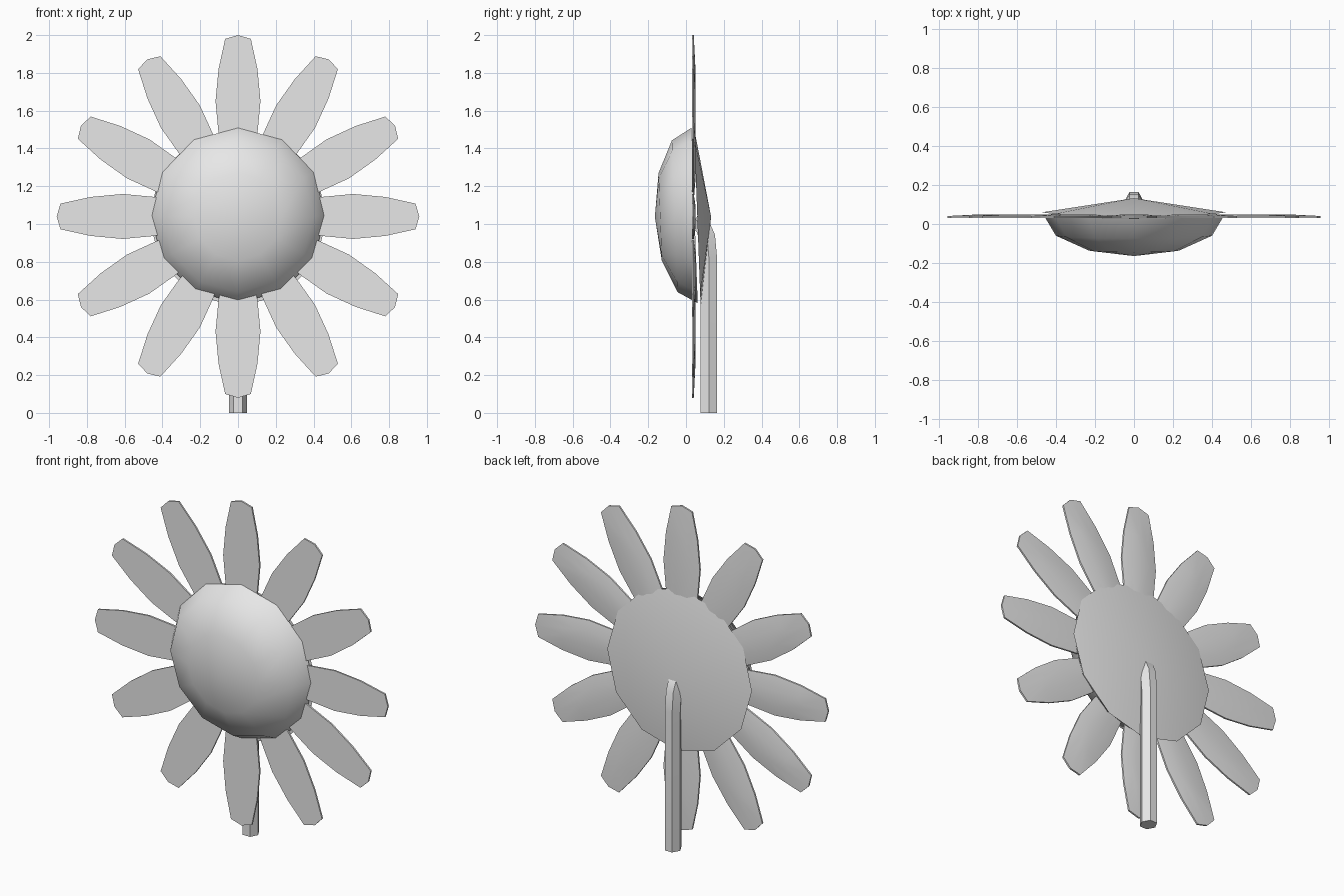
import bpy, bmesh, math
from mathutils import Vector, Matrix

if "Cube" in bpy.data.objects:
    bpy.data.objects.remove(bpy.data.objects["Cube"])

CENTRE = Vector((0, 0, 1.04))
TILT = Matrix.Rotation(math.radians(2.1), 4, 'X')

grey = bpy.data.materials.new("plain_grey")
grey.use_nodes = True
grey.diffuse_color = (0.8, 0.8, 0.8, 1)
grey.node_tree.nodes["Principled BSDF"].inputs["Base Color"].default_value = (0.8, 0.8, 0.8, 1)


def finish(name, bm, smooth_angle=None):
    bmesh.ops.remove_doubles(bm, verts=bm.verts, dist=1e-5)
    bmesh.ops.recalc_face_normals(bm, faces=bm.faces)
    mesh = bpy.data.meshes.new(name)
    bm.to_mesh(mesh)
    bm.free()
    mesh.materials.append(grey)
    obj = bpy.data.objects.new(name, mesh)
    bpy.context.collection.objects.link(obj)
    if smooth_angle:
        bpy.ops.object.select_all(action='DESELECT')
        obj.select_set(True)
        bpy.context.view_layer.objects.active = obj
        bpy.ops.object.shade_smooth_by_angle(angle=math.radians(smooth_angle))
    return obj


def lathe(name, profile, location, steps=12):
    """Spin (radius, y) points around the y axis."""
    bm = bmesh.new()
    verts = [bm.verts.new((r, y, 0)) for r, y in profile]
    edges = [bm.edges.new(pair) for pair in zip(verts, verts[1:])]
    bmesh.ops.spin(bm, geom=verts + edges, cent=(0, 0, 0), axis=(0, 1, 0),
                   angle=math.tau, steps=steps, use_merge=True)
    bmesh.ops.transform(bm, matrix=Matrix.Translation(location) @ TILT, verts=bm.verts)
    return finish(name, bm, 50)


# Domed flower centre: half of a flattened sphere
dome = [(0.464 * math.cos(math.radians(a)), -0.21 * math.sin(math.radians(a)))
        for a in (0, 30, 60)] + [(0, -0.21)]
lathe("flower_centre", dome, Vector((0, 0.045, 1.045)))

# Shallow cone behind the centre
lathe("flower_back", [(0, 0), (0.474, 0), (0, 0.073)], Vector((0, 0.06, 1.035)))

# Petals: flat front, thin rim, slightly raised back
HALF = [(-0.35, 0), (-0.33, 0.068), (-0.17, 0.103), (0, 0.119),
        (0.17, 0.103), (0.33, 0.068), (0.35, 0)]
OUTLINE = HALF + [(u, -w) for u, w in reversed(HALF[1:-1])]


def petal(index):
    bm = bmesh.new()
    front = [bm.verts.new((w, 0.031, u + 0.61)) for u, w in OUTLINE]
    back = [bm.verts.new((w, 0.041, u + 0.61)) for u, w in OUTLINE]
    crown = [bm.verts.new((w * 0.5, 0.05, u * 0.5 + 0.61)) for u, w in OUTLINE]
    bm.faces.new(front)
    bm.faces.new(crown)
    n = len(OUTLINE)
    for low, high in ((front, back), (back, crown)):
        for i in range(n):
            j = (i + 1) % n
            bm.faces.new((low[i], low[j], high[j], high[i]))
    turn = Matrix.Rotation(index * math.tau / 12, 4, 'Y')
    bmesh.ops.transform(bm, matrix=Matrix.Translation(CENTRE) @ turn, verts=bm.verts)
    finish(f"petal_{index + 1}", bm, 30)


for k in range(12):
    petal(k)

# Six-sided stem whose top bends forward into the back of the flower
PATH = [(0.121, 0, 0), (0.121, 0.82, 4), (0.112, 0.93, 17), (0.09, 0.985, 42), (0.05, 1.025, 60)]
bm = bmesh.new()
rings = []
for y, z, lean in PATH:
    place = Matrix.Translation((0, y, z)) @ Matrix.Rotation(math.radians(lean), 4, 'X')
    rings.append([bm.verts.new(place @ Vector((0.047 * math.cos(k * math.pi / 3),
                                               0.05 * math.sin(k * math.pi / 3), 0)))
                  for k in range(6)])
for low, high in zip(rings, rings[1:]):
    for i in range(6):
        j = (i + 1) % 6
        bm.faces.new((low[i], low[j], high[j], high[i]))
bm.faces.new(rings[0])
bm.faces.new(rings[-1])
finish("stem", bm, 30)
